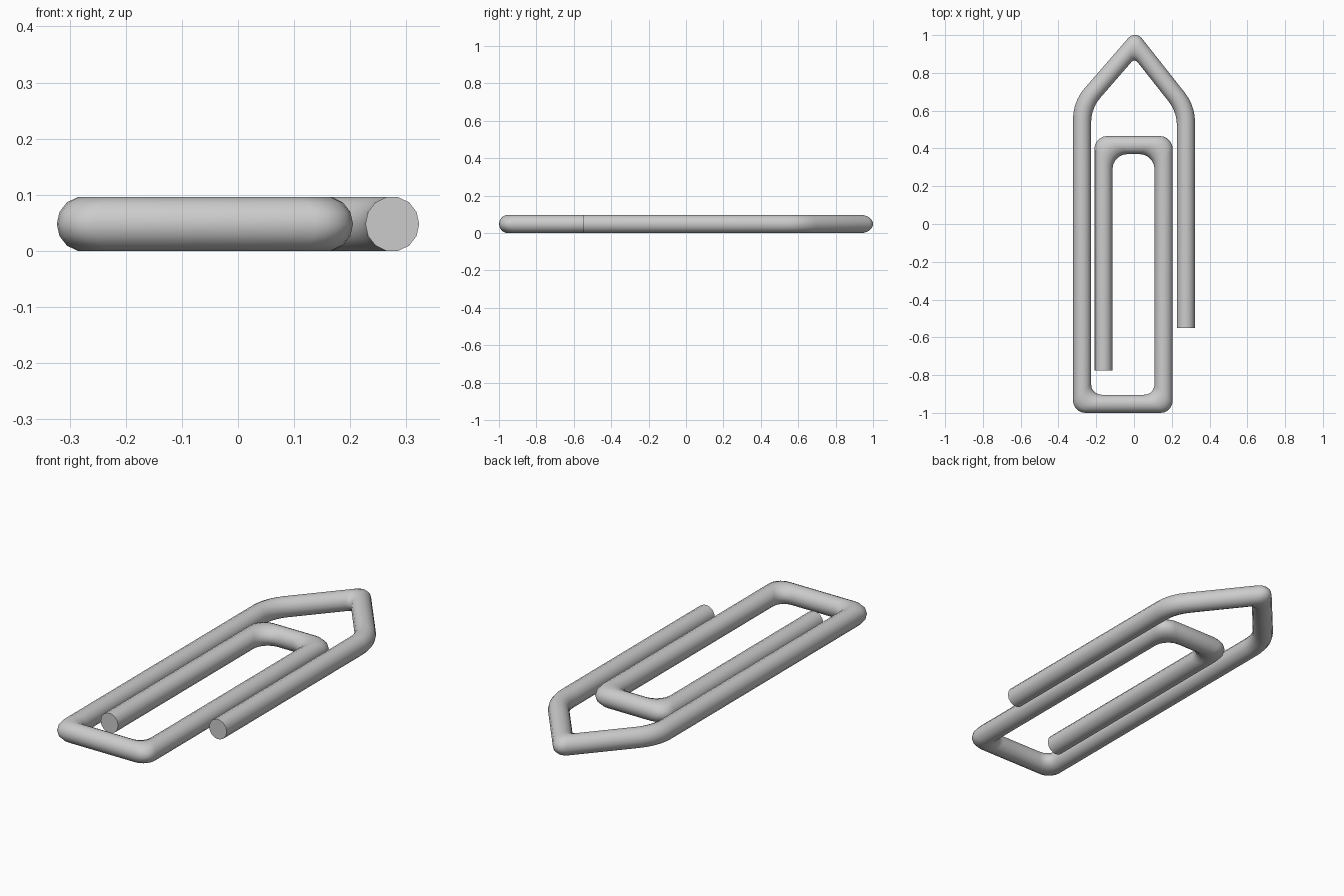
import bpy, bmesh, math
from mathutils import Vector

cube = bpy.data.objects.get("Cube")
if cube:
    bpy.data.objects.remove(cube)

R = 0.048          # wire radius
SIDES = 14
STEPS = 5          # segments per bend

# Wire path: x, y, outer bend radius, inner bend radius
PATH = [
    (0.275, -0.55, 0, 0),
    (0.275, 0.61, 0.25, 0.2),
    (0.005, 0.952, 0.046, 0.02),
    (-0.275, 0.63, 0.25, 0.2),
    (-0.275, -0.952, 0.065, 0.055),
    (0.157, -0.952, 0.065, 0.055),
    (0.157, 0.418, 0.07, 0.08),
    (-0.162, 0.418, 0.07, 0.08),
    (-0.162, -0.775, 0, 0),
]


def cross_sections():
    """Yield the left and right edge points of the wire along its path."""
    pts = [Vector(p[:2]) for p in PATH]
    dirs = [(b - a).normalized() for a, b in zip(pts, pts[1:])]

    def left(d):
        return Vector((-d.y, d.x))

    yield pts[0] + left(dirs[0]) * R, pts[0] - left(dirs[0]) * R
    for i in range(1, len(pts) - 1):
        a, b = dirs[i - 1], dirs[i]
        turn = 1 if a.x * b.y - a.y * b.x > 0 else -1
        n0, n1 = -turn * left(a), -turn * left(b)
        bis = (n0 + n1).normalized()
        c = bis.dot(n0)
        ro, ri = PATH[i][2:]
        outer_centre = pts[i] + bis * (R - ro) / c
        inner_centre = pts[i] - bis * (R + ri) / c
        for k in range(STEPS + 1):
            n = n0.slerp(n1, k / STEPS)
            out, inn = outer_centre + n * ro, inner_centre + n * ri
            yield (inn, out) if turn > 0 else (out, inn)
    yield pts[-1] + left(dirs[-1]) * R, pts[-1] - left(dirs[-1]) * R


# Bent wire swept through all sections, with flat cut ends
bm = bmesh.new()
rings = []
height = R / math.cos(math.pi / SIDES)
for l, r in cross_sections():
    mid, half = (l + r) / 2, (l - r) / 2
    ring = []
    for k in range(SIDES):
        t = 2 * math.pi * k / SIDES
        p = mid + half * math.cos(t)
        ring.append(bm.verts.new((p.x, p.y, R + height * math.sin(t))))
    rings.append(ring)
for a, b in zip(rings, rings[1:]):
    for k in range(SIDES):
        j = (k + 1) % SIDES
        bm.faces.new((a[k], a[j], b[j], b[k]))
bm.faces.new(rings[0])
bm.faces.new(rings[-1])
bmesh.ops.recalc_face_normals(bm, faces=bm.faces[:])
mesh = bpy.data.meshes.new("bent_wire")
bm.to_mesh(mesh)
bm.free()
wire = bpy.data.objects.new("bent_wire", mesh)
bpy.context.collection.objects.link(wire)

# Plain grey metal
mat = bpy.data.materials.new("light_grey")
mat.use_nodes = True
colour = (0.6, 0.6, 0.6, 1)
mat.diffuse_color = colour
mat.node_tree.nodes["Principled BSDF"].inputs["Base Color"].default_value = colour
mesh.materials.append(mat)

bpy.ops.object.select_all(action='DESELECT')
wire.select_set(True)
bpy.context.view_layer.objects.active = wire
bpy.ops.object.shade_smooth_by_angle(angle=math.radians(40))
